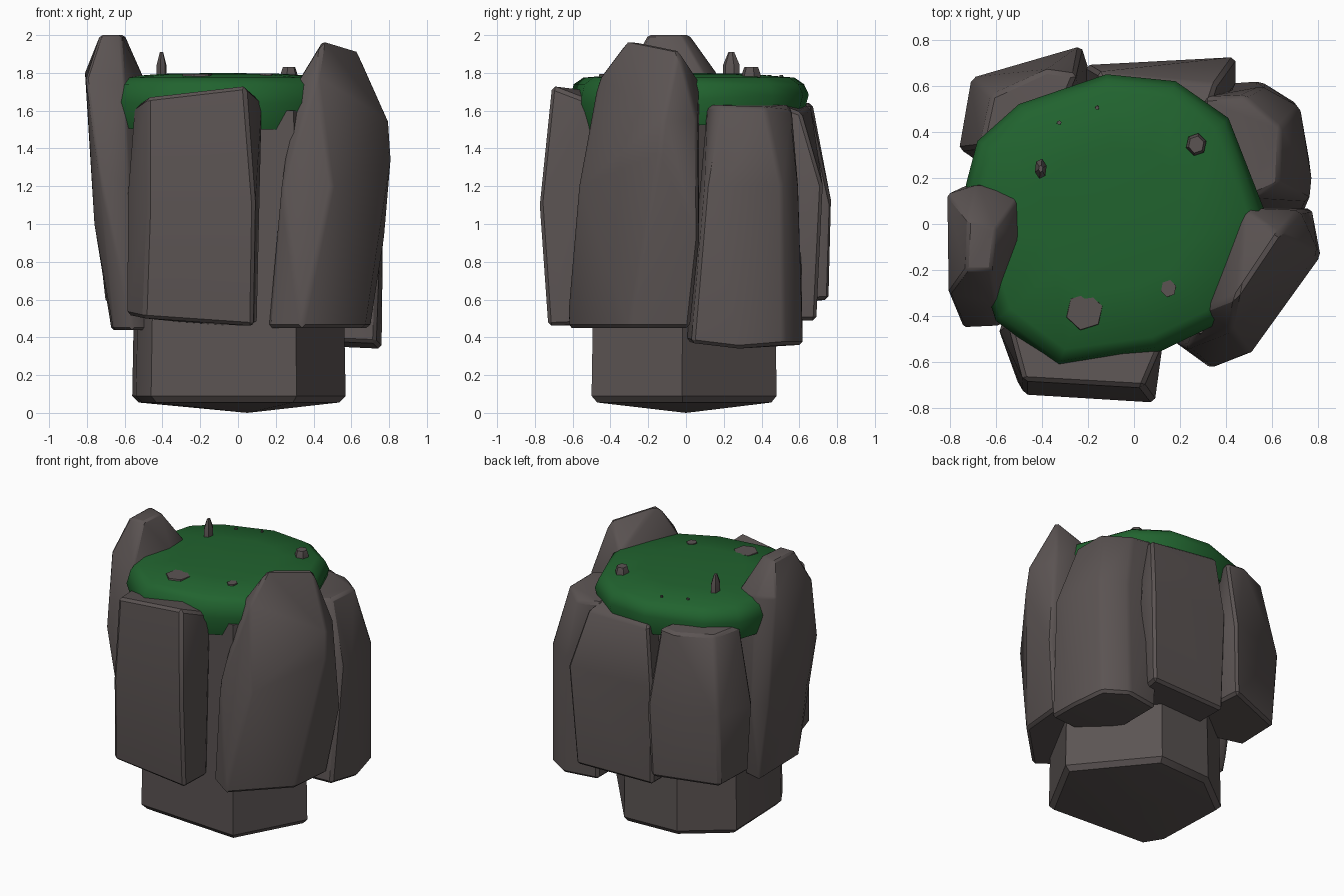
import bpy, bmesh, math


def material(name, rgb):
    m = bpy.data.materials.new(name)
    m.diffuse_color = (*rgb, 1)
    return m


ROCK = material("brown_grey_rock", (0.105, 0.088, 0.086))
MOSS = material("moss_green", (0.015, 0.125, 0.028))


def finish(name, bm, mat, angle):
    bmesh.ops.recalc_face_normals(bm, faces=bm.faces[:])
    for f in bm.faces:
        f.smooth = True
    me = bpy.data.meshes.new(name)
    bm.to_mesh(me)
    bm.free()
    me.set_sharp_from_angle(angle=math.radians(angle))
    me.materials.append(mat)
    ob = bpy.data.objects.new(name, me)
    bpy.context.collection.objects.link(ob)
    return ob


def stone(name, levels, bevel=0.018):
    """Chiselled block: hull of a few outlines; each level is (z, [(x, y[, dz])...])."""
    bm = bmesh.new()
    for z, pts in levels:
        for p in pts:
            bm.verts.new((p[0], p[1], z + (p[2] if len(p) > 2 else 0)))
    res = bmesh.ops.convex_hull(bm, input=bm.verts[:])
    bmesh.ops.delete(bm, geom=[v for v in bm.verts if not v.link_faces], context='VERTS')
    bmesh.ops.dissolve_limit(bm, angle_limit=math.radians(5), verts=bm.verts[:], edges=bm.edges[:])
    if bevel:
        sharp = [e for e in bm.edges if len(e.link_faces) == 2
                 and e.calc_face_angle(0) > math.radians(28)]
        bmesh.ops.bevel(bm, geom=sharp, offset=bevel, segments=1, profile=0.5,
                        affect='EDGES', clamp_overlap=True)
    return finish(name, bm, ROCK, 30)


# Central core with pointed underside
core = [(-0.54, -0.32), (-0.46, -0.45), (0.31, -0.5), (0.57, -0.02),
        (0.16, 0.48), (-0.25, 0.46), (-0.56, 0.22)]


def scaled(pts, s, c=(0, 0)):
    return [(c[0] + (x - c[0]) * s, c[1] + (y - c[1]) * s) for x, y in pts]


stone("core_rock", [(0, [(0.05, 0)]), (0.055, scaled(core, 0.94)),
                    (0.09, core), (1.6, scaled(core, 0.95))], 0)

# Ring of upright stones
stone("front_stone", [
    (0.47, [(-0.59, -0.45, 0.05), (-0.5, -0.7, 0.03), (0.08, -0.73, -0.01),
            (0.1, -0.5, 0), (-0.2, -0.25, 0)]),
    (1.1, [(-0.59, -0.45), (-0.48, -0.74), (0.09, -0.775), (0.13, -0.5)]),
    (1.7, [(-0.55, -0.42, -0.08), (-0.48, -0.68, -0.03), (0.04, -0.71, 0.03),
           (0.13, -0.5, -0.05), (-0.2, -0.3, -0.02)])])

stone("front_right_stone", [
    (0.45, [(0.16, -0.5), (0.34, -0.63), (0.67, -0.3), (0.7, 0.02), (0.3, 0)]),
    (1.2, [(0.5, -0.57), (0.23, -0.54), (0.77, 0.07, -0.3), (0.81, -0.14, 0.17)]),
    (1.55, [(0.8, -0.12), (0.72, 0.06)]),
    (1.8, [(0.45, -0.31, 0.18), (0.63, -0.04, 0.125), (0.48, 0.07, -0.04),
           (0.3, -0.37, -0.06), (0.42, -0.46, -0.02)])])

stone("right_stone", [
    (0.36, [(0.5, 0, 0.02), (0.73, 0.03, 0.01), (0.76, 0.28, -0.02),
            (0.71, 0.52), (0.55, 0.62), (0.3, 0.58), (0.3, 0.2)]),
    (1.2, [(0.55, 0.06), (0.76, 0.1), (0.77, 0.2), (0.72, 0.51), (0.55, 0.6), (0.3, 0.6)]),
    (1.6, [(0.5, 0.11, 0.03), (0.63, 0.17, 0.03), (0.64, 0.42, 0.02),
           (0.48, 0.56), (0.3, 0.55, 0.03), (0.3, 0.2, 0.03)])])

stone("back_stone", [
    (0.49, [(0.38, 0.56), (0.4, 0.69), (-0.2, 0.67), (-0.2, 0.4), (0.35, 0.4)]),
    (1.2, [(0.44, 0.61), (0.44, 0.725), (-0.21, 0.69)]),
    (1.62, [(0.36, 0.61, -0.03), (-0.16, 0.66), (-0.1, 0.48, 0.04), (0.3, 0.42, 0.04)])])

stone("back_left_stone", [
    (0.58, [(-0.7, 0.28), (-0.69, 0.6), (-0.25, 0.76, 0.02), (-0.2, 0.4), (-0.4, 0.2)]),
    (1.1, [(-0.76, 0.32), (-0.705, 0.635), (-0.23, 0.775), (-0.2, 0.68)]),
    (1.64, [(-0.67, 0.33), (-0.62, 0.56), (-0.38, 0.67), (-0.25, 0.65), (-0.4, 0.3, 0.04)])])

stone("left_tall_stone", [
    (0.44, [(-0.66, -0.35), (-0.56, -0.42), (-0.4, -0.3), (-0.4, 0.05), (-0.67, 0.12)]),
    (1.0, [(-0.76, -0.3), (-0.75, 0.12), (-0.74, -0.45, 0.3), (-0.58, -0.44, 0.2), (-0.66, 0.2)]),
    (1.77, [(-0.81, 0.13, 0.03), (-0.805, -0.3), (-0.49, 0.13, -0.03),
            (-0.49, -0.05, -0.02), (-0.6, -0.34, -0.03), (-0.68, 0.17, 0.02)]),
    (2.0, [(-0.73, -0.2), (-0.62, -0.2), (-0.6, -0.02), (-0.72, 0.02)])], 0.012)

# Moss cap: rounded lid lofted from one outline
rim = [(-0.73, 0.17), (-0.68, 0.36), (-0.5, 0.52), (-0.12, 0.65), (0.18, 0.62),
       (0.41, 0.46), (0.57, 0.05), (0.5, -0.22), (0.37, -0.43), (0.1, -0.56),
       (-0.33, -0.62), (-0.6, -0.42), (-0.7, -0.1)]
centre = (-0.08, 0.02)
bm = bmesh.new()
rings = []
for z, s in [(1.52, 0.94), (1.66, 1.0), (1.74, 0.96), (1.775, 0.88), (1.795, 0.5)]:
    rings.append([bm.verts.new((x, y, z + (0.04 * y if z < 1.7 else 0)))
                  for x, y in scaled(rim, s, centre)])
n = len(rim)
for a, b in zip(rings, rings[1:]):
    for i in range(n):
        bm.faces.new((a[i], a[(i + 1) % n], b[(i + 1) % n], b[i]))
top = bm.verts.new((*centre, 1.8))
low = bm.verts.new((*centre, 1.52))
for i in range(n):
    bm.faces.new((rings[-1][i], rings[-1][(i + 1) % n], top))
    bm.faces.new((rings[0][(i + 1) % n], rings[0][i], low))
finish("moss_cap", bm, MOSS, 50)


# Pebbles poking through the moss: x, y, half width, half depth, top, taper
def pebble(name, x, y, rx, ry, z, taper):
    ring = [(math.cos(k * math.pi / 3 + 0.3), math.sin(k * math.pi / 3 + 0.3)) for k in range(6)]
    at = lambda s: [(x + rx * s * c, y + ry * s * d) for c, d in ring]
    stone(name, [(1.74, at(1)), (1.74 + (z - 1.74) * 0.6, at(1)), (z, at(taper))], 0)


pebble("spike_pebble", -0.405, 0.24, 0.027, 0.045, 1.91, 0.35)
pebble("round_pebble", 0.27, 0.345, 0.046, 0.05, 1.83, 0.75)
pebble("large_flat_pebble", -0.215, -0.38, 0.085, 0.085, 1.793, 0.95)
pebble("small_flat_pebble", 0.15, -0.28, 0.036, 0.04, 1.796, 0.95)
pebble("left_grit", -0.325, 0.44, 0.012, 0.01, 1.79, 0.9)
pebble("back_grit", -0.16, 0.505, 0.01, 0.01, 1.79, 0.9)
